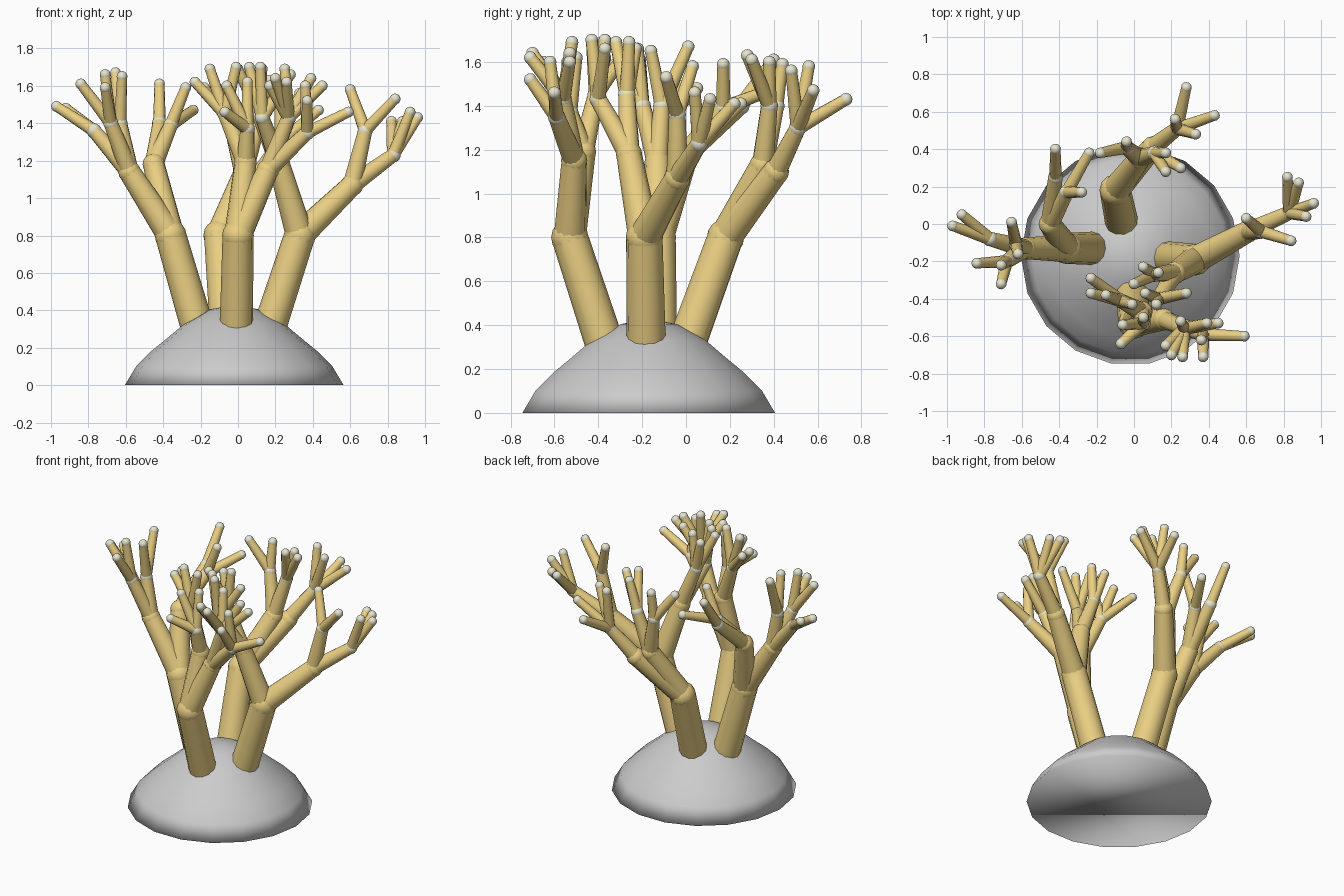
import bpy, bmesh, math
from mathutils import Vector, Matrix


def material(name, color):
    m = bpy.data.materials.new(name)
    m.diffuse_color = (*color, 1)
    return m


YELLOW = material("coral_yellow", (0.83, 0.63, 0.23))
PALE = material("polyp_pale", (0.80, 0.78, 0.62))


def finish(bm, name, mat=None, angle=None):
    me = bpy.data.meshes.new(name)
    bm.to_mesh(me)
    bm.free()
    ob = bpy.data.objects.new(name, me)
    bpy.context.collection.objects.link(ob)
    if mat:
        me.materials.append(mat)
    for p in me.polygons:
        p.use_smooth = True
    if angle:
        bpy.ops.object.select_all(action='DESELECT')
        ob.select_set(True)
        bpy.context.view_layer.objects.active = ob
        bpy.ops.object.shade_smooth_by_angle(angle=math.radians(angle))
    return ob


def stick(bm, a, b, r1, r2):
    a, b = Vector(a), Vector(b)
    d = b - a
    m = Matrix.Translation((a + b) / 2) @ d.to_track_quat('Z', 'Y').to_matrix().to_4x4()
    bmesh.ops.create_cone(bm, cap_ends=True, segments=12, radius1=r1, radius2=r2,
                          depth=d.length, matrix=m)


def ball(bm, p, r):
    bmesh.ops.create_uvsphere(bm, u_segments=12, v_segments=8, radius=r,
                              matrix=Matrix.Translation(p))


# Rock: lathed low dome with a flat closed underside
bm = bmesh.new()
N = 18
rings = []
for r, z in [(0.585, 0), (0.525, 0.10), (0.44, 0.185), (0.36, 0.25), (0.265, 0.33), (0.13, 0.405)]:
    rings.append([bm.verts.new((-0.02 + r * math.cos((i + 0.0) * math.tau / N),
                                -0.17 + r * math.sin((i + 0.0) * math.tau / N), z))
                  for i in range(N)])
apex = bm.verts.new((-0.02, -0.17, 0.43))
for lo, hi in zip(rings, rings[1:]):
    for i in range(N):
        j = (i + 1) % N
        bm.faces.new((lo[i], lo[j], hi[j], hi[i]))
for i in range(N):
    bm.faces.new((rings[-1][i], rings[-1][(i + 1) % N], apex))
bm.faces.new(rings[0][::-1])
finish(bm, "rock_base")

# Each colony: root, trunk top, then limbs -> (joint, [(fork, [tips])])
left = ((-0.20, -0.13, 0.25), (-0.36, -0.13, 0.80), [
    ((-0.58, -0.13, 1.14), [
        ((-0.77, -0.08, 1.36), [(-0.97, -0.01, 1.49), (-0.92, 0.05, 1.48)]),
        ((-0.68, -0.20, 1.40), [(-0.84, -0.21, 1.61), (-0.71, -0.22, 1.66), (-0.71, -0.32, 1.59)]),
        ((-0.63, -0.11, 1.40), [(-0.655, 0.01, 1.67), (-0.62, -0.16, 1.65)])]),
    ((-0.45, 0.00, 1.18), [
        ((-0.42, 0.25, 1.40), [(-0.42, 0.40, 1.61)]),
        ((-0.36, 0.17, 1.39), [(-0.28, 0.17, 1.59), (-0.24, 0.38, 1.47)])])])

back = ((-0.06, -0.02, 0.25), (-0.10, 0.18, 0.80), [
    ((0.10, 0.41, 1.10), [
        ((0.23, 0.51, 1.30), [(0.28, 0.73, 1.43), (0.43, 0.58, 1.47),
                              (0.22, 0.56, 1.58), (0.33, 0.48, 1.56)])]),
    ((0.03, 0.35, 1.13), [
        ((-0.04, 0.41, 1.40), [(-0.18, 0.38, 1.59), (-0.04, 0.44, 1.59)]),
        ((0.11, 0.38, 1.40), [(0.17, 0.38, 1.60), (0.25, 0.30, 1.61), (0.17, 0.28, 1.63)])])])

right = ((0.15, -0.18, 0.25), (0.33, -0.19, 0.80), [
    ((0.61, -0.04, 1.07), [
        ((0.83, 0.06, 1.23), [(0.96, 0.11, 1.43), (0.88, 0.22, 1.41),
                              (0.82, 0.25, 1.41), (0.92, 0.04, 1.46)]),
        ((0.68, -0.04, 1.36), [(0.60, 0.03, 1.58), (0.84, -0.09, 1.53)])]),
    ((0.22, -0.26, 1.18), [
        ((0.11, -0.27, 1.45), [(0.05, -0.23, 1.66), (0.13, -0.26, 1.69), (0.00, -0.32, 1.69)]),
        ((0.13, -0.40, 1.43), [(0.06, -0.37, 1.70), (0.12, -0.43, 1.70), (0.28, -0.37, 1.66)])])])

front = ((-0.01, -0.35, 0.25), (0.00, -0.53, 0.80), [
    ((0.04, -0.47, 1.19), [
        ((-0.07, -0.41, 1.45), [(-0.23, -0.29, 1.62), (-0.23, -0.37, 1.62),
                                (-0.15, -0.38, 1.69), (-0.01, -0.43, 1.70)]),
        ((0.05, -0.53, 1.37), [(-0.07, -0.64, 1.46), (-0.06, -0.54, 1.60), (0.05, -0.50, 1.62)])]),
    ((0.16, -0.51, 1.15), [
        ((0.27, -0.56, 1.43), [(0.17, -0.65, 1.60), (0.20, -0.70, 1.64), (0.26, -0.71, 1.62),
                               (0.25, -0.52, 1.69), (0.39, -0.53, 1.64), (0.45, -0.53, 1.60)]),
        ((0.37, -0.59, 1.35), [(0.59, -0.60, 1.46), (0.37, -0.71, 1.52), (0.36, -0.62, 1.60)])])])

for name, (root, top, limbs) in dict(left=left, back=back, right=right, front=front).items():
    wood, polyp = bmesh.new(), bmesh.new()
    # Trunk and its rounded joint
    stick(wood, root, top, 0.09, 0.083)
    ball(wood, top, 0.085)
    for joint, forks in limbs:
        stick(wood, top, joint, 0.074, 0.058)
        ball(wood, joint, 0.06)
        for fork, tips in forks:
            stick(wood, joint, fork, 0.05, 0.038)
            ball(polyp, fork, 0.04)
            for tip in tips:
                stick(wood, fork, tip, 0.034, 0.027)
                ball(polyp, tip, 0.029)
    finish(wood, name + "_coral_branches", YELLOW, 40)
    finish(polyp, name + "_polyp_tips", PALE)
